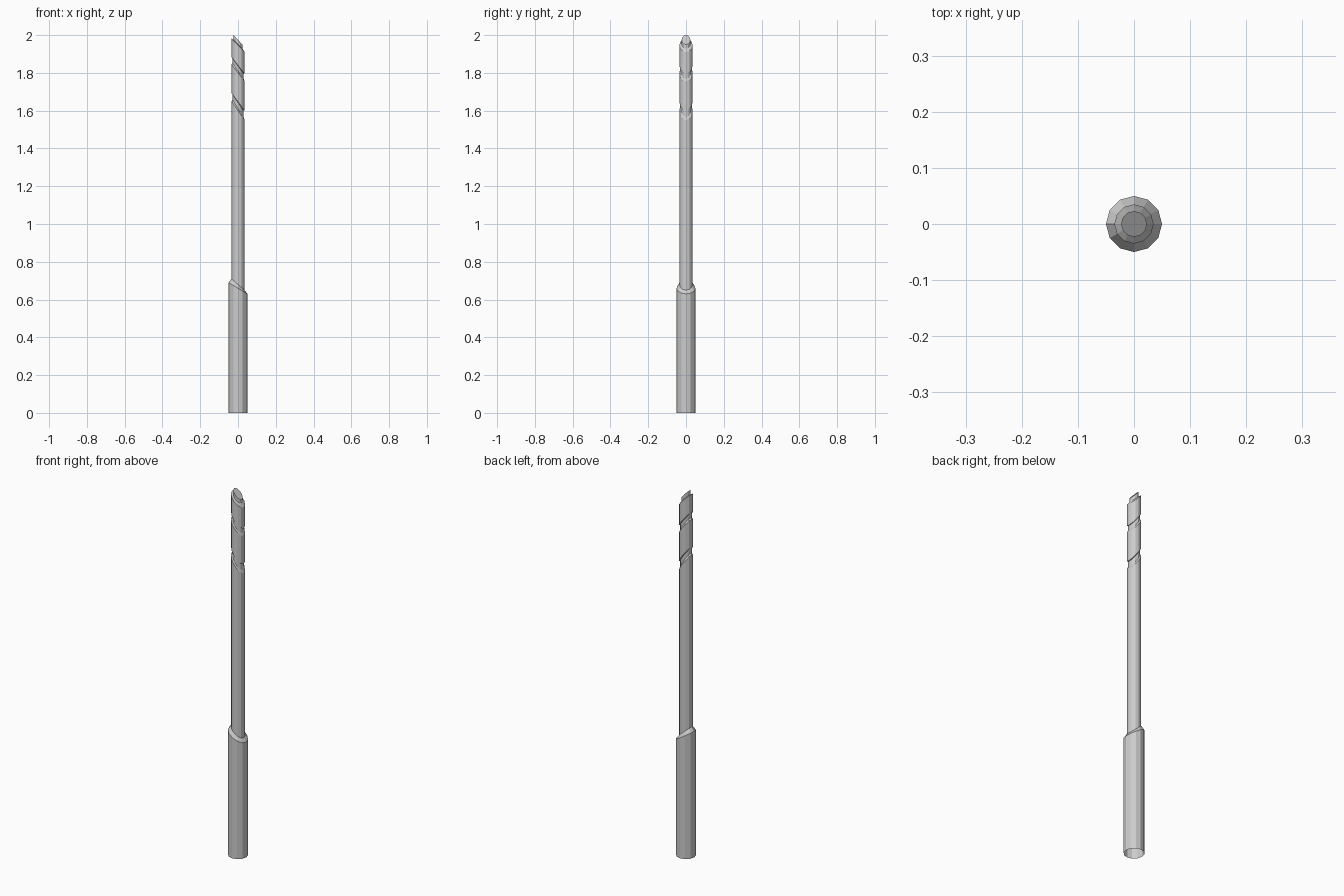
import bpy, bmesh, math

if "Cube" in bpy.data.objects:
    bpy.data.objects.remove(bpy.data.objects["Cube"])

SIDES = 12

# Slanted rings: radius, height at the left (-x) rim, height at the right (+x) rim
rings = [
    (0.050, 0.000, 0.000),   # open handle base
    (0.050, 0.690, 0.630),   # handle top
    (0.035, 0.710, 0.650),   # collar into shaft
    (0.035, 1.650, 1.550),   # shaft top
    (0.029, 1.657, 1.567),   # lower groove
    (0.029, 1.685, 1.600),
    (0.035, 1.695, 1.600),   # middle band
    (0.035, 1.845, 1.755),
    (0.029, 1.852, 1.770),   # upper groove
    (0.029, 1.875, 1.797),
    (0.035, 1.885, 1.795),   # top band
    (0.035, 1.982, 1.910),
    (0.023, 1.975, 1.930),   # tip
    (0.023, 2.000, 1.950),
]


def slanted_loft(name, rings):
    bm = bmesh.new()
    loops = []
    for r, left, right in rings:
        loop = []
        for i in range(SIDES):
            a = 2 * math.pi * i / SIDES
            t = (math.cos(a) + 1) / 2
            loop.append(bm.verts.new((r * math.cos(a), r * math.sin(a), left + (right - left) * t)))
        loops.append(loop)
    for lo, hi in zip(loops, loops[1:]):
        for i in range(SIDES):
            j = (i + 1) % SIDES
            bm.faces.new((lo[i], lo[j], hi[j], hi[i]))
    bm.faces.new(loops[-1])
    mesh = bpy.data.meshes.new(name)
    bm.to_mesh(mesh)
    bm.free()
    obj = bpy.data.objects.new(name, mesh)
    bpy.context.collection.objects.link(obj)
    return obj


slanted_loft("grooved_rod", rings)
